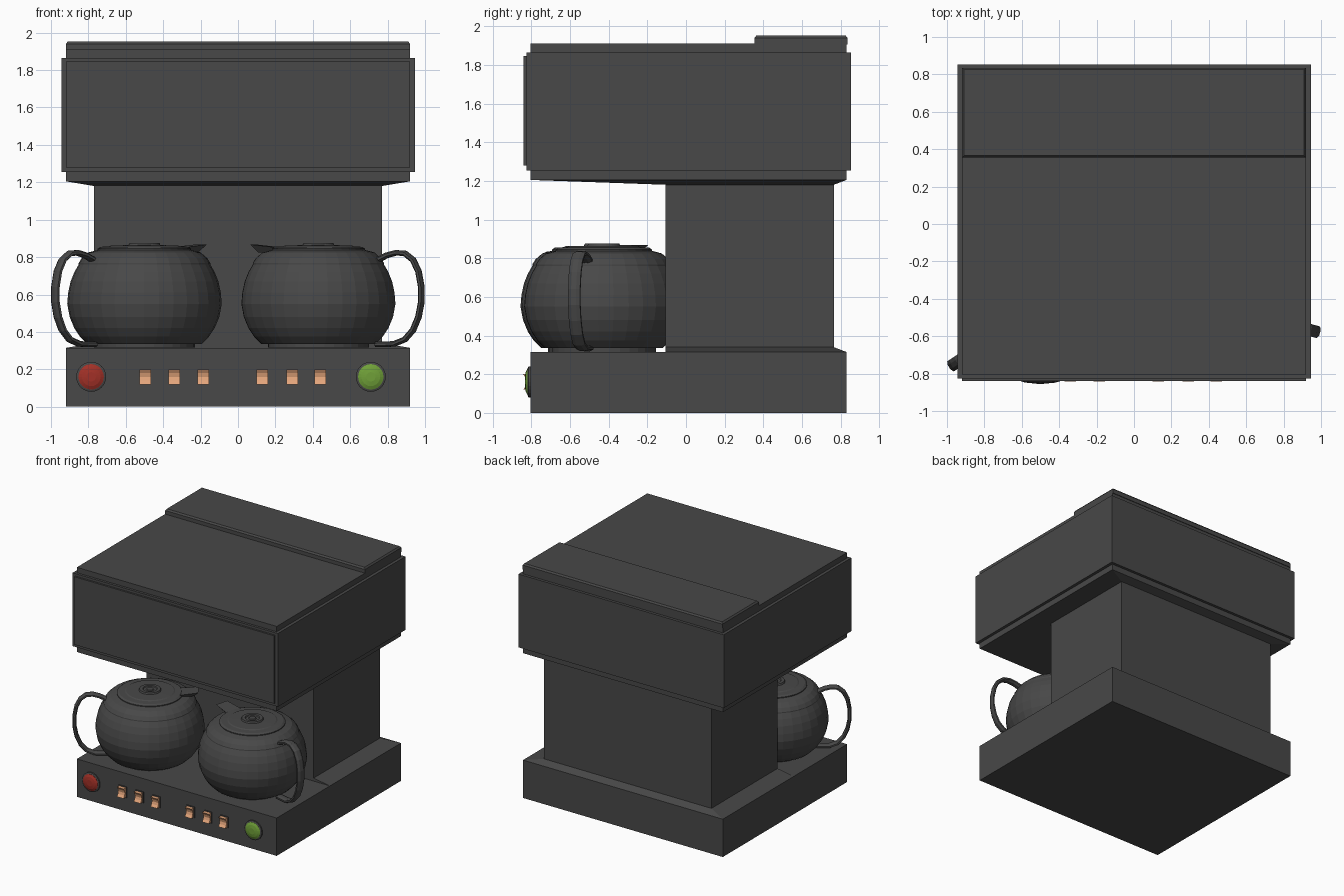
import bpy, bmesh, math
from mathutils import Matrix, Vector

if "Cube" in bpy.data.objects:
    bpy.data.objects.remove(bpy.data.objects["Cube"])


def material(name, rgb):
    m = bpy.data.materials.new(name)
    m.diffuse_color = (*rgb, 1)
    m.use_nodes = True
    m.node_tree.nodes["Principled BSDF"].inputs["Base Color"].default_value = m.diffuse_color
    return m


GREY = material("charcoal", (0.065, 0.065, 0.065))
RED = material("red lamp", (0.36, 0.03, 0.02))
GREEN = material("green lamp", (0.16, 0.35, 0.04))
TAN = material("tan switch", (0.78, 0.38, 0.2))


def make(name, bm, mat, matrix=None):
    bmesh.ops.recalc_face_normals(bm, faces=bm.faces)
    mesh = bpy.data.meshes.new(name)
    bm.to_mesh(mesh)
    bm.free()
    mesh.materials.append(mat)
    ob = bpy.data.objects.new(name, mesh)
    bpy.context.collection.objects.link(ob)
    if matrix:
        ob.matrix_world = matrix
    return ob


def loft(name, rings, mat, matrix=None):
    """Skin a list of equal-length point rings and cap both ends."""
    bm = bmesh.new()
    loops = [[bm.verts.new(p) for p in r] for r in rings]
    n = len(loops[0])
    for a, b in zip(loops, loops[1:]):
        for i in range(n):
            j = (i + 1) % n
            bm.faces.new((a[i], a[j], b[j], b[i]))
    bm.faces.new(loops[0])
    bm.faces.new(loops[-1])
    return make(name, bm, mat, matrix)


def rect(hx, y0, y1, z):
    return [(-hx, y0, z), (hx, y0, z), (hx, y1, z), (-hx, y1, z)]


def lathe(name, profile, mat, matrix, n=32):
    rings = [[(r * math.cos(2 * math.pi * i / n), r * math.sin(2 * math.pi * i / n), z)
              for i in range(n)] for r, z in profile]
    return loft(name, rings, mat, matrix)


# Machine body: base, column with sloped foot, overhanging head
loft("base", [rect(.92, -.805, .83, 0), rect(.92, -.805, .83, .315)], GREY)
loft("column_foot", [rect(.92, -.105, .83, .315), rect(.77, -.105, .765, .34)], GREY)
loft("column", [rect(.77, -.105, .765, .32), rect(.77, -.105, .765, 1.19)], GREY)
loft("head", [rect(.77, -.105, .765, 1.18), rect(.92, -.805, .83, 1.205),
              rect(.92, -.805, .83, 1.255), rect(.945, -.825, .853, 1.255),
              rect(.945, -.825, .853, 1.865), rect(.92, -.805, .83, 1.865),
              rect(.92, -.805, .83, 1.91)], GREY)
loft("front_panel", [rect(.92, -.84, -.82, 1.28), rect(.92, -.84, -.82, 1.845)], GREY)
loft("rear_lid", [rect(.92, .355, .835, 1.905), rect(.92, .355, .835, 1.94),
                  rect(.91, .365, .825, 1.953)], GREY)

# Pot profiles (radius, height)
BODY = [(.27, .316), (.27, .335), (.305, .335), (.345, .375), (.375, .42), (.4, .48),
        (.413, .55), (.408, .61), (.395, .67), (.375, .72), (.352, .76), (.352, .768),
        (.335, .795), (.3, .825), (.25, .838)]
LID = [(.25, .83), (.25, .845), (.235, .855), (.19, .857), (.18, .862), (.085, .864),
       (.08, .876), (.055, .876), (.05, .868), (.03, .868), (.025, .874)]
HANDLE = [(.33, .785), (.38, .81), (.43, .823), (.48, .82), (.525, .785), (.555, .725),
          (.571, .64), (.571, .56), (.555, .48), (.525, .41), (.48, .36), (.42, .336),
          (.32, .333)]


def pot(side, x, y, angle):
    """Pot with its handle along local +x, turned by angle."""
    mw = Matrix.Translation((x, y, 0)) @ Matrix.Rotation(math.radians(angle), 4, 'Z')
    lathe(side + "_pot_body", BODY, GREY, mw)
    lathe(side + "_pot_lid", LID, GREY, mw)
    # strap handle swept along its path with a flattened eight-sided section
    rings = []
    for i, (r, z) in enumerate(HANDLE):
        p, q = HANDLE[max(i - 1, 0)], HANDLE[min(i + 1, len(HANDLE) - 1)]
        t = Vector((q[0] - p[0], q[1] - p[1])).normalized()
        rings.append([(r - t.y * .016 * math.cos(a), .035 * math.sin(a),
                       z + t.x * .016 * math.cos(a))
                      for a in (math.pi * (k + .5) / 4 for k in range(8))])
    loft(side + "_pot_handle", rings, GREY, mw)
    # pouring lip opposite the handle
    loft(side + "_pot_spout", [
        [(-.2, -.05, .82), (-.2, .05, .82), (-.2, .07, .85), (-.2, -.07, .85)],
        [(-.33, -.02, .825), (-.33, .02, .825), (-.365, .055, .868), (-.365, -.055, .868)],
    ], GREY, mw)


pot("left", -.5, -.443, 213.5)
pot("right", .43, -.425, -15.5)

# Indicator lamps facing -y
for name, x, mat in (("left_lamp", -.785, RED), ("right_lamp", .71, GREEN)):
    mw = Matrix.Translation((x, -.805, .16)) @ Matrix.Rotation(math.pi / 2, 4, 'X')
    lathe(name + "_ring", [(.08, -.01), (.08, .01), (.07, .014)], GREY, mw, 24)
    lathe(name, [(.068, 0), (.068, .015), (.05, .024), (.025, .029)], mat, mw, 24)

# Rocker switches with a concave front
for i, x in enumerate((-.495, -.34, -.185, .13, .29, .44)):
    loft(f"switch_frame_{i}", [[(x + sx, y, .16 + sz) for sx, sz in
                                ((-.036, -.046), (.036, -.046), (.036, .046), (-.036, .046))]
                               for y in (-.80, -.812)], GREY)
    prof = [(-.80, .12), (-.842, .12), (-.829, .14), (-.824, .16),
            (-.829, .18), (-.842, .2), (-.80, .2)]
    loft(f"switch_{i}", [[(x + s * .031, y, z) for y, z in prof] for s in (-1, 1)], TAN)
